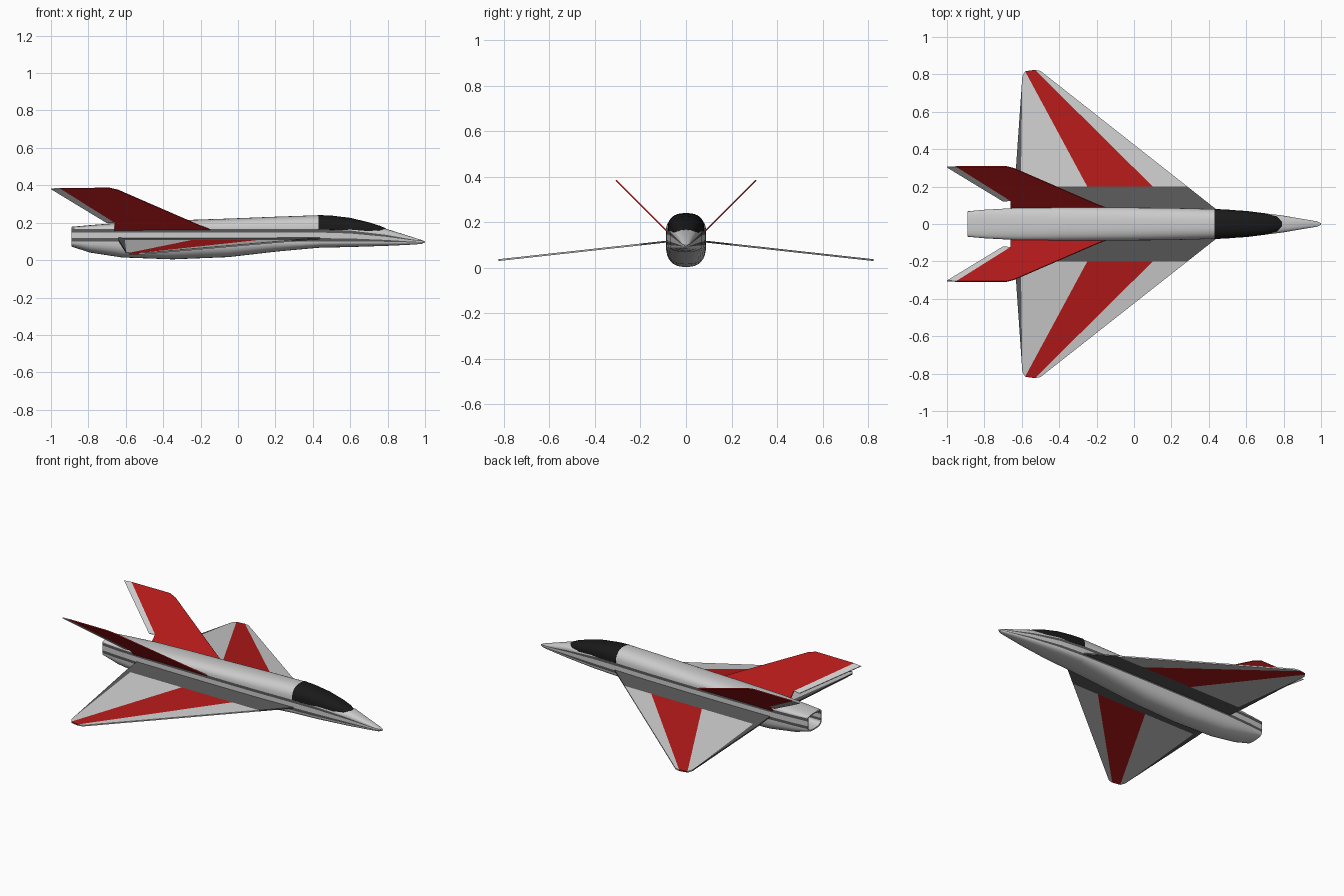
import bpy, bmesh
from math import sin, cos, pi, radians

if "Cube" in bpy.data.objects:
    bpy.data.objects.remove(bpy.data.objects["Cube"])


def material(name, rgb):
    m = bpy.data.materials.new(name)
    m.diffuse_color = (*rgb, 1)
    m.use_nodes = True
    m.node_tree.nodes["Principled BSDF"].inputs["Base Color"].default_value = m.diffuse_color
    return m


LIGHT = material("light_grey", (0.62, 0.62, 0.62))
DARK = material("dark_grey", (0.1, 0.1, 0.1))
RED = material("red", (0.45, 0.01, 0.01))
BLACK = material("black", (0.01, 0.01, 0.01))
SEG = 8  # segments in each quarter arc


def finish(name, bm, mats):
    bmesh.ops.recalc_face_normals(bm, faces=bm.faces)
    mesh = bpy.data.meshes.new(name)
    bm.to_mesh(mesh)
    bm.free()
    for m in mats:
        mesh.materials.append(m)
    ob = bpy.data.objects.new(name, mesh)
    bpy.context.collection.objects.link(ob)
    return ob


def smooth(ob):
    bpy.ops.object.select_all(action='DESELECT')
    ob.select_set(True)
    bpy.context.view_layer.objects.active = ob
    bpy.ops.object.shade_smooth_by_angle(angle=radians(30))


def section(w, top, shoulder, chine, bottom):
    """Closed cross-section: domed top, flat striped sides, rounded belly."""
    def arc(z0, z1):
        return [(w * cos(i * pi / 2 / SEG) ** 0.8 if i < SEG else 0,
                 z0 + (z1 - z0) * sin(i * pi / 2 / SEG) ** 0.8) for i in range(SEG + 1)]
    h = shoulder - chine
    half = arc(shoulder, top)[::-1]
    half += [(w, shoulder - h * 0.27), (w, chine + h * 0.27)]
    half += arc(chine, bottom)
    return half + [(-y, z) for y, z in half[-2:0:-1]]


def loft(name, stations, mats, pick):
    bm = bmesh.new()
    rings = [[bm.verts.new((x, y, z)) for y, z in section(*s)] for x, *s in stations]
    n = len(rings[0])
    for a, b in zip(rings, rings[1:]):
        for i in range(n):
            j = (i + 1) % n
            f = bm.faces.new((a[i], a[j], b[j], b[i]))
            f.material_index = pick(min(i, n - 1 - i))
    bm.faces.new(rings[0])
    bm.faces.new(rings[-1])
    ob = finish(name, bm, mats)
    smooth(ob)
    return ob


def surface(name, points, panels, height, mats, thickness):
    """Thin coloured panels laid on a sloping plane, mirrored left and right."""
    bm = bmesh.new()
    verts = {k: bm.verts.new((x, y, height(y))) for k, (x, y) in points.items()}
    for keys, index in panels:
        bm.faces.new([verts[k] for k in keys]).material_index = index
    ob = finish(name, bm, mats)
    sol = ob.modifiers.new("thickness", 'SOLIDIFY')
    sol.thickness = thickness
    sol.offset = 0
    ob.modifiers.new("mirror", 'MIRROR').use_axis = (False, True, False)
    return ob


# Fuselage: x, half width, top, shoulder, chine, bottom; first two form the hollow exhaust
loft("fuselage", [
    (-0.76, 0.058, 0.168, 0.157, 0.107, 0.085),
    (-0.89, 0.061, 0.171, 0.160, 0.105, 0.080),
    (-0.89, 0.068, 0.178, 0.165, 0.100, 0.072),
    (-0.79, 0.077, 0.187, 0.165, 0.100, 0.040),
    (-0.62, 0.086, 0.200, 0.165, 0.100, 0.014),
    (-0.35, 0.088, 0.212, 0.165, 0.100, 0.004),
    (-0.05, 0.088, 0.222, 0.165, 0.100, 0.016),
    (0.20, 0.086, 0.232, 0.165, 0.100, 0.045),
    (0.43, 0.080, 0.240, 0.165, 0.100, 0.066),
    (0.432, 0.080, 0.180, 0.165, 0.100, 0.066),
    (0.60, 0.070, 0.178, 0.158, 0.100, 0.070),
    (0.79, 0.046, 0.168, 0.135, 0.098, 0.076),
    (0.92, 0.024, 0.127, 0.112, 0.095, 0.082),
    (0.98, 0.014, 0.108, 0.104, 0.094, 0.086),
    (1.00, 0.004, 0.100, 0.099, 0.097, 0.094),
], [LIGHT, DARK], lambda i: int(i in (SEG, SEG + 2)))

# Canopy
loft("canopy", [
    (0.430, 0.0805, 0.241, 0.171, 0.165, 0.160),
    (0.50, 0.077, 0.238, 0.169, 0.163, 0.158),
    (0.60, 0.069, 0.226, 0.164, 0.158, 0.153),
    (0.70, 0.056, 0.202, 0.158, 0.152, 0.146),
    (0.76, 0.042, 0.183, 0.152, 0.146, 0.140),
    (0.79, 0.022, 0.170, 0.150, 0.145, 0.140),
], [BLACK], lambda i: 0)

# Delta wings: dark root and flap, light panels, red stripe
surface("wings", {
    "root_front": (0.45, 0.07), "lead": (0.285, 0.2), "tip_front": (-0.50, 0.818),
    "tip_a": (-0.53, 0.824), "tip_b": (-0.582, 0.816), "tip_rear": (-0.597, 0.79),
    "hinge": (-0.605, 0.2), "trail": (-0.638, 0.2), "root_rear": (-0.64, 0.07),
    "root_hinge": (-0.605, 0.07), "red_front": (0.10, 0.2), "red_rear": (-0.25, 0.2),
}, [
    (("root_front", "lead", "red_front", "red_rear", "hinge", "root_hinge"), 1),
    (("lead", "tip_front", "tip_a", "red_front"), 0),
    (("red_front", "tip_a", "tip_b", "red_rear"), 2),
    (("red_rear", "tip_b", "tip_rear", "hinge"), 0),
    (("hinge", "tip_rear", "trail", "root_rear", "root_hinge"), 1),
], lambda y: 0.115 - 0.11 * (y - 0.09), [LIGHT, DARK, RED], 0.008)

# Canted tail fins: red with a light rudder strip
surface("tail_fins", {
    "root_front": (-0.13, 0.08), "lead": (-0.20, 0.106), "tip_front": (-0.64, 0.297),
    "tip_a": (-0.685, 0.308), "tip_b": (-0.95, 0.307), "tip_rear": (-1.0, 0.304),
    "rudder_rear": (-0.70, 0.122), "rudder_front": (-0.66, 0.125), "root_rear": (-0.66, 0.07),
}, [
    (("root_front", "lead", "tip_front", "tip_a", "tip_b", "rudder_front", "root_rear"), 1),
    (("tip_b", "tip_rear", "rudder_rear", "rudder_front"), 0),
], lambda y: y + 0.077, [LIGHT, RED], 0.006)
